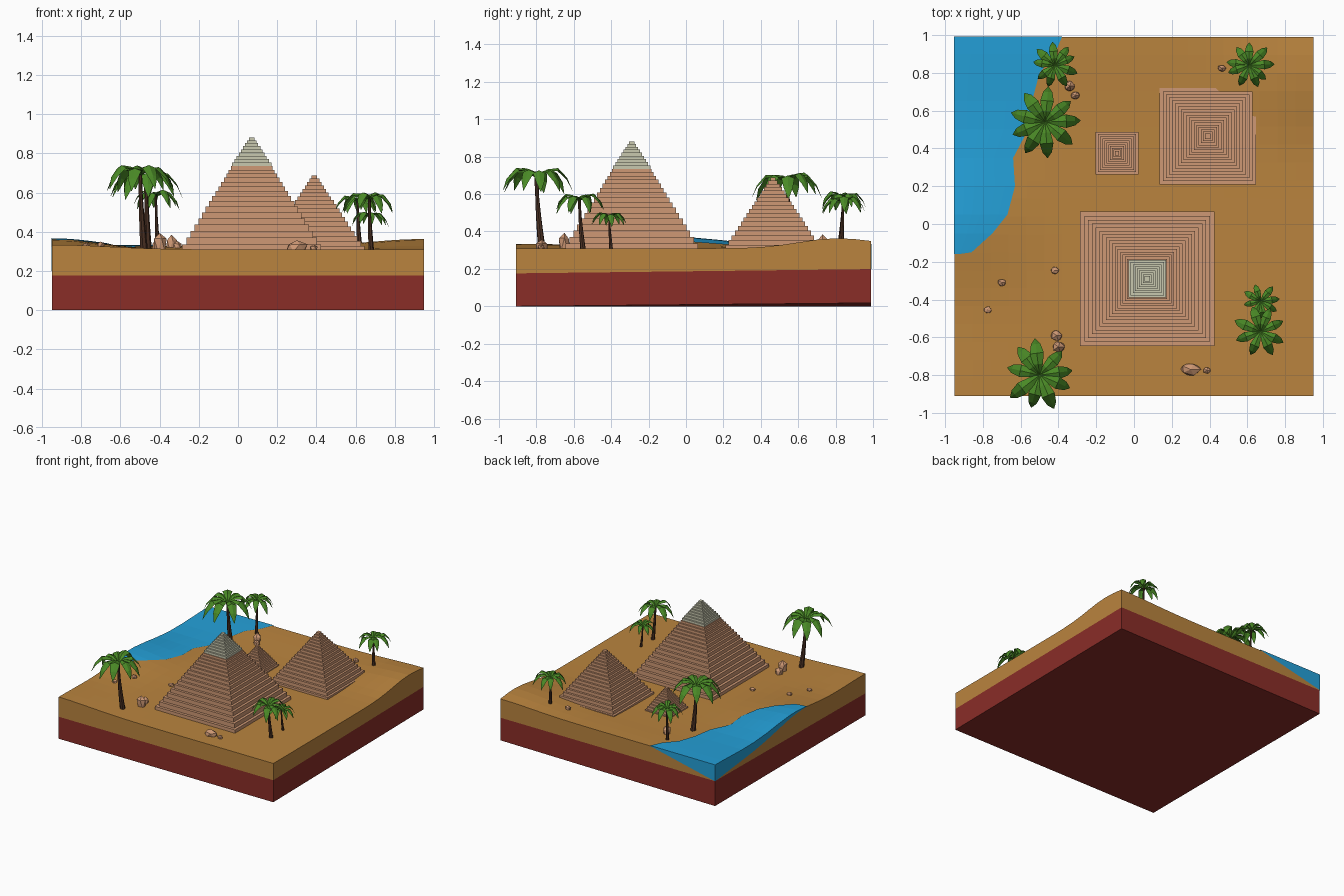
import bpy, bmesh, math, random
from mathutils import Vector, Matrix

if "Cube" in bpy.data.objects:
    bpy.data.objects.remove(bpy.data.objects["Cube"])
random.seed(4)

def material(name, *rgb):
    m = bpy.data.materials.new(name)
    lin = [((c / 255 + 0.055) / 1.055) ** 2.4 for c in rgb]
    m.diffuse_color = (*lin, 1)
    m.use_nodes = True
    m.node_tree.nodes["Principled BSDF"].inputs["Base Color"].default_value = m.diffuse_color
    return m

SAND = material("sand", 186, 132, 62)
RED = material("red earth", 138, 45, 39)
WATER = material("water blue", 36, 160, 216)
STONE = material("pink stone", 207, 153, 117)
CAP = material("pale capstone", 200, 200, 175)
LEAF = material("leaf green", 74, 138, 38)
BARK = material("dark bark", 76, 50, 36)

def finish(bm, name, mat):
    bmesh.ops.remove_doubles(bm, verts=bm.verts, dist=1e-5)
    bmesh.ops.recalc_face_normals(bm, faces=bm.faces)
    me = bpy.data.meshes.new(name)
    bm.to_mesh(me)
    bm.free()
    me.materials.append(mat)
    ob = bpy.data.objects.new(name, me)
    bpy.context.collection.objects.link(ob)

X, Y0, Y1 = 0.95, -0.91, 0.99

def bump(x, y, cx, cy, sx, sy):
    return math.exp(-((x - cx) / sx) ** 2 - ((y - cy) / sy) ** 2)

def ground(x, y):
    return (0.31 + 0.052 * bump(x, y, -0.95, 0, 0.35, 0.35)
            + 0.042 * bump(x, y, 0.95, 0.78, 0.4, 0.27)
            + 0.024 * bump(x, y, -0.95, -0.9, 0.4, 0.5)
            + 0.018 * bump(x, y, 0, 1, 3, 0.35))

def seam(y):
    return 0.176 + 0.012 * (y - Y0)

# red earth slab
bm = bmesh.new()
bmesh.ops.create_cube(bm, size=2)
for v in bm.verts:
    top, right = v.co.z > 0, v.co.x > 0
    y = Y1 if v.co.y > 0 else Y0
    v.co = (X if right else -X, y, seam(y) if top else (0.018 if right and y > 0 else 0))
finish(bm, "earth_slab", RED)

# rolling sand with skirt down to the slab
bm = bmesh.new()
bmesh.ops.create_grid(bm, x_segments=20, y_segments=20, size=1)
for v in bm.verts:
    x, y = v.co.x * X, Y0 + (v.co.y + 1) / 2 * (Y1 - Y0)
    v.co = (x, y, ground(x, y))
rim = [e for e in bm.edges if e.is_boundary]
for v in bmesh.ops.extrude_edge_only(bm, edges=rim)["geom"]:
    if isinstance(v, bmesh.types.BMVert):
        v.co.z = seam(v.co.y)
finish(bm, "sand_terrain", SAND)

# water: rows across from the left edge to the shoreline, with side walls
shore = [(-0.16, -0.93), (-0.15, -0.86), (-0.05, -0.75), (0.05, -0.67), (0.2, -0.63),
         (0.35, -0.64), (0.5, -0.56), (0.65, -0.54), (0.8, -0.5), (0.9, -0.42), (Y1 + 0.003, -0.38)]
bm = bmesh.new()
COLS = 6
rows = []
for y, xs in shore:
    row = []
    for i in range(COLS + 1):
        x = -X - 0.003 + (xs + X + 0.003) * i / COLS
        row.append(bm.verts.new((x, y, ground(x, y) + 0.005)))
    rows.append(row)
for a, b in zip(rows, rows[1:]):
    for i in range(COLS):
        bm.faces.new((a[i], a[i + 1], b[i + 1], b[i]))

def wall(line, depth):
    low = []
    for v in line:
        z = v.co.z + (seam(v.co.y) - v.co.z) * depth(v.co)
        low.append(bm.verts.new((v.co.x, v.co.y, z)))
    for i in range(len(line) - 1):
        bm.faces.new((line[i], line[i + 1], low[i + 1], low[i]))

wall([r[0] for r in rows], lambda c: 0.03 + 0.97 * (max(0, c.y + 0.16) / 1.153) ** 1.2)
wall(rows[-1], lambda c: 0.03 + 0.97 * max(0, (-0.38 - c.x) / 0.573))
finish(bm, "water", WATER)

# stepped pyramids: stacked square layers, each a little thinner than the last
def pyramid(name, cx, cy, z0, z1, r0, r1, n, mat, shrink):
    bm = bmesh.new()
    weights = [1 - (1 - shrink) * i / (n - 1) for i in range(n)]
    z = z0
    for w in weights:
        h = w / sum(weights) * (z1 - z0)
        r = r0 + (r1 - r0) * (z - z0) / (z1 - z0)
        m = Matrix.Translation((cx, cy, z + h / 2)) @ Matrix.Diagonal((2 * r, 2 * r, h, 1))
        bmesh.ops.create_cube(bm, size=1, matrix=m)
        z += h
    finish(bm, name, mat)

pyramid("large_pyramid", 0.07, -0.29, 0.30, 0.735, 0.355, 0.095, 16, STONE, 0.5)
pyramid("large_pyramid_cap", 0.07, -0.29, 0.735, 0.882, 0.1, 0.004, 9, CAP, 0.8)
pyramid("medium_pyramid", 0.39, 0.465, 0.30, 0.688, 0.255, 0.004, 18, STONE, 0.6)
pyramid("small_pyramid", -0.09, 0.375, 0.30, 0.483, 0.113, 0.004, 11, STONE, 0.6)

# palm trees: curved tapering trunk and drooping folded leaves
# leaf stations: reach, rise, half width (fractions of the crown radius)
LEAF_PROFILE = [(0.0, 0.0, 0.03), (0.3, 0.2, 0.13), (0.6, 0.22, 0.19), (0.85, -0.06, 0.13), (1.0, -0.42, 0.01)]

def palm(name, base, crown, R, count, turn):
    b, c = Vector((*base, ground(*base) - 0.01)), Vector(crown)
    mid = b.lerp(c, 0.5) + Vector(((c.x - b.x) * 0.3, (c.y - b.y) * 0.3, 0))
    bm = bmesh.new()
    rings, steps, sides = [], 7, 7
    for i in range(steps + 1):
        t = i / steps
        p = b * (1 - t) ** 2 + mid * 2 * t * (1 - t) + c * t * t
        r = R * (0.105 - 0.05 * min(1, t * 1.4))
        angles = [k * math.tau / sides for k in range(sides)]
        rings.append([bm.verts.new(p + Vector((r * math.cos(a), r * math.sin(a), 0))) for a in angles])
    for lo, hi in zip(rings, rings[1:]):
        for k in range(sides):
            bm.faces.new((lo[k], lo[(k + 1) % sides], hi[(k + 1) % sides], hi[k]))
    bm.faces.new(rings[0])
    bm.faces.new(rings[-1])
    finish(bm, name + "_trunk", BARK)

    bm = bmesh.new()
    for k in range(count):
        a = turn + k * math.tau / count + random.uniform(-0.12, 0.12)
        size = R * random.uniform(0.88, 1.03)
        lift = random.uniform(-0.1, 0.1)
        out, side = Vector((math.cos(a), math.sin(a), 0)), Vector((-math.sin(a), math.cos(a), 0))
        prev = None
        for reach, rise, w in LEAF_PROFILE:
            p = c + out * reach * size + Vector((0, 0, (rise + lift * reach) * size))
            drop = Vector((0, 0, -0.4 * w * size))
            cur = [bm.verts.new(p + side * w * size + drop), bm.verts.new(p),
                   bm.verts.new(p - side * w * size + drop)]
            if prev:
                for i in (0, 1):
                    bm.faces.new((prev[i], prev[i + 1], cur[i + 1], cur[i]))
            prev = cur
    finish(bm, name + "_leaves", LEAF)

palm("front_left_palm", (-0.48, -0.77), (-0.50, -0.80, 0.69), 0.195, 9, 0.2)
palm("shore_palm", (-0.46, 0.57), (-0.47, 0.54, 0.665), 0.195, 9, 0.0)
palm("back_left_palm", (-0.41, 0.82), (-0.42, 0.84, 0.58), 0.125, 9, 0.3)
palm("back_right_palm", (0.62, 0.83), (0.61, 0.84, 0.555), 0.13, 9, 0.1)
palm("front_right_palm", (0.68, -0.55), (0.67, -0.57, 0.565), 0.145, 8, 0.4)
palm("front_right_small_palm", (0.68, -0.40), (0.67, -0.41, 0.475), 0.10, 8, 0.2)

# scattered rocks: x, y and the three radii
rocks = [(-0.41, -0.59, .03, .03, .04), (-0.40, -0.65, .035, .032, .07), (0.30, -0.77, .055, .033, .035),
         (0.385, -0.775, .022, .018, .02), (-0.42, -0.245, .023, .02, .018), (-0.70, -0.31, .023, .02, .016),
         (-0.775, -0.455, .022, .02, .016), (-0.34, 0.73, .028, .03, .05), (-0.31, 0.68, .024, .022, .03),
         (0.465, 0.825, .025, .018, .025)]
for i, (x, y, rx, ry, rz) in enumerate(rocks):
    bm = bmesh.new()
    bmesh.ops.create_icosphere(bm, subdivisions=1, radius=1)
    for v in bm.verts:
        k = random.uniform(0.9, 1.15)
        v.co = (x + v.co.x * rx * k, y + v.co.y * ry * k, ground(x, y) + 0.25 * rz + v.co.z * rz * k)
    finish(bm, f"rock_{i + 1}", STONE)
